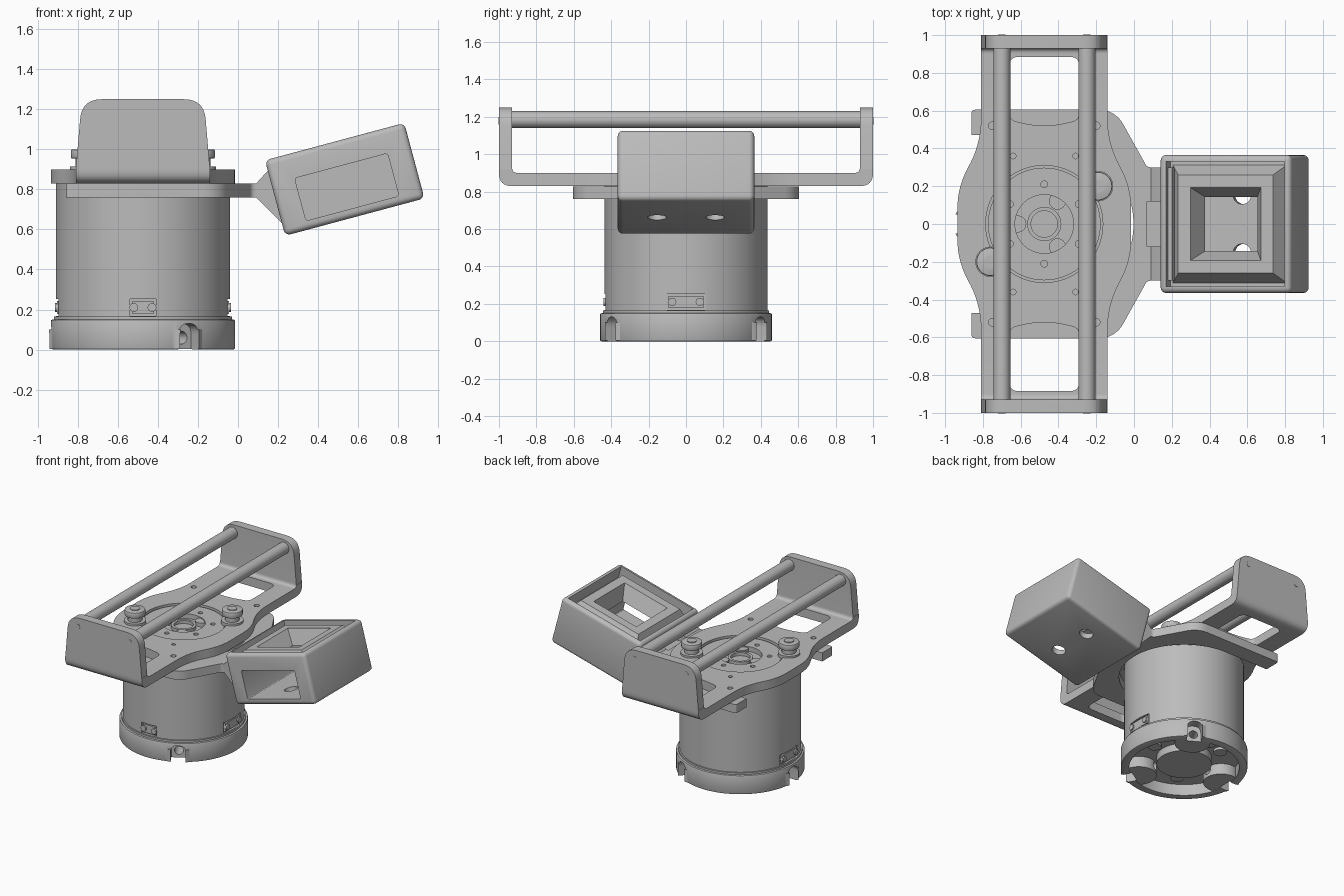
import bpy, bmesh, math
from mathutils import Matrix, Vector

if "Cube" in bpy.data.objects:
    bpy.data.objects.remove(bpy.data.objects["Cube"], do_unlink=True)

AX = -0.475          # x of the motor axis
parts = []

grey = bpy.data.materials.new("machined_grey")
grey.use_nodes = True
grey.diffuse_color = (0.5, 0.5, 0.5, 1)
grey.node_tree.nodes["Principled BSDF"].inputs["Base Color"].default_value = (0.5, 0.5, 0.5, 1)


def finish(name, bm):
    bmesh.ops.recalc_face_normals(bm, faces=bm.faces)
    me = bpy.data.meshes.new(name)
    bm.to_mesh(me)
    bm.free()
    me.materials.append(grey)
    ob = bpy.data.objects.new(name, me)
    bpy.context.collection.objects.link(ob)
    parts.append(ob)
    return ob


def loft(name, lower, upper):
    """Solid between two matching 3D outlines."""
    bm = bmesh.new()
    a = [bm.verts.new(p) for p in lower]
    b = [bm.verts.new(p) for p in upper]
    bm.faces.new(a)
    bm.faces.new(b)
    for i in range(len(a)):
        j = (i + 1) % len(a)
        bm.faces.new((a[i], a[j], b[j], b[i]))
    return finish(name, bm)


def prism(name, pts, lo, hi, axis="z"):
    put = {"z": lambda p, t: (p[0], p[1], t),
           "y": lambda p, t: (p[0], t, p[1]),
           "x": lambda p, t: (t, p[0], p[1])}[axis]
    return loft(name, [put(p, lo) for p in pts], [put(p, hi) for p in pts])


def ring(r, cx=0, cy=0, n=64):
    return [(cx + r * math.cos(2 * math.pi * i / n), cy + r * math.sin(2 * math.pi * i / n)) for i in range(n)]


def rect(cx, cy, hx, hy):
    return [(cx - hx, cy - hy), (cx + hx, cy - hy), (cx + hx, cy + hy), (cx - hx, cy + hy)]


def rounded(pts, steps=8):
    """Corners given as (a, b, radius)."""
    out = []
    for i, (x, y, r) in enumerate(pts):
        p = Vector((x, y))
        if r == 0:
            out.append(p)
            continue
        a = p + (Vector(pts[i - 1][:2]) - p).normalized() * r
        b = p + (Vector(pts[(i + 1) % len(pts)][:2]) - p).normalized() * r
        for k in range(steps + 1):
            t = k / steps
            out.append(a * (1 - t) ** 2 + p * 2 * t * (1 - t) + b * t * t)
    return out


def apply(ob, mod):
    bpy.context.view_layer.objects.active = ob
    bpy.ops.object.modifier_apply(modifier=mod.name)


def boolean(ob, tool, op="DIFFERENCE"):
    m = ob.modifiers.new("bool", "BOOLEAN")
    m.operation, m.object, m.solver = op, tool, "EXACT"
    apply(ob, m)
    parts.remove(tool)
    bpy.data.objects.remove(tool, do_unlink=True)


def bevel(ob, width, segments=3):
    m = ob.modifiers.new("bevel", "BEVEL")
    m.width, m.segments, m.limit_method = width, segments, "ANGLE"
    apply(ob, m)


def turn(ob, angle):
    """Move a part built around the origin to an angle about the motor axis."""
    ob.data.transform(Matrix.Translation((AX, 0, 0)) @ Matrix.Rotation(math.radians(angle), 4, "Z"))
    return ob


# Base ring with hollow underside, screw bosses and three screw notches
base = prism("base_ring", ring(0.46, AX, n=96), 0, 0.15)
bevel(base, 0.008, 2)
boolean(base, prism("cut", ring(0.4, AX, n=96), -0.1, 0.09))
for a in (60, 180, 300):
    boolean(base, turn(prism("boss", ring(0.13, 0.35, n=32), 0.004, 0.1), a), "UNION")
    notch = rounded([(-0.055, -0.1, 0), (0.055, -0.1, 0), (0.055, 0.13, 0.055), (-0.055, 0.13, 0.055)])
    boolean(base, turn(prism("cut", notch, 0.385, 0.6, "x"), a))
    boolean(base, turn(prism("cut", ring(0.032, 0, 0.06, 24), 0.2, 0.5, "x"), a))
prism("base_hub", ring(0.2, AX), 0.03, 0.1)
for a in (0, 90, 120, 240):
    turn(prism("base_bolt", ring(0.05, 0.28, n=24), 0.07, 0.1), a)

# Motor body with connector sockets
body = prism("motor_body", ring(0.435, AX, n=96), 0.14, 0.85)
for a, w in ((270, 0.065), (0, 0.105), (180, 0.105)):
    boolean(body, turn(prism("cut", rect(0, 0.21, w, 0.042), 0.415, 0.6, "x"), a))
    turn(prism("connector_shell", rect(0, 0.21, w - 0.012, 0.032), 0.4, 0.43, "x"), a)
    for y in (-0.35, 0.35):
        turn(prism("connector_pin", ring(0.022, y * w * 2, 0.21, 20), 0.4, 0.44, "x"), a)
prism("base_collar", ring(0.445, AX, n=96), 0.14, 0.165)

# Tray: a U-shaped strip trimmed by its plan outline and by its end outline
half = [(-1, 1.25, 0), (-1, 0.83, 0.07), (1, 0.83, 0.07), (1, 1.25, 0),
        (0.93, 1.25, 0), (0.93, 0.9, 0.03), (-0.93, 0.9, 0.03), (-0.93, 1.25, 0)]
tray = prism("tray", rounded(half), AX - 0.6, AX + 0.6, "x")
side = [(0.335, -1.1, 0), (0.335, -0.42, 0.14), (0.46, -0.2, 0.12), (0.46, 0.2, 0.12),
        (0.335, 0.42, 0.14), (0.335, 1.1, 0)]
plan = [(AX + x, y, r) for x, y, r in side] + [(AX - x, y, r) for x, y, r in reversed(side)]
boolean(tray, prism("trim", rounded(plan), 0.5, 1.5), "INTERSECT")
end = [(0.6, 0.7, 0), (0.6, 0.92, 0), (0.333, 0.92, 0), (0.305, 1.25, 0.1)]
end = [(AX + x, z, r) for x, z, r in end] + [(AX - x, z, r) for x, z, r in reversed(end)]
boolean(tray, prism("trim", rounded(end), -1.2, 1.2, "y"), "INTERSECT")
boolean(tray, prism("cut", ring(0.31, AX), 0.7, 1.0))
for s in (-1, 1):
    window = [(AX - 0.185, 0.55 * s, 0.04), (AX, 0.51 * s, 0.1), (AX + 0.185, 0.55 * s, 0.04),
              (AX + 0.185, 0.885 * s, 0.05), (AX - 0.185, 0.885 * s, 0.05)]
    boolean(tray, prism("cut", rounded(window), 0.7, 1.0))
    for dx in (-0.275, 0.275):
        boolean(tray, prism("cut", ring(0.02, AX + dx, 0.52 * s, 16), 0.87, 1.0))
        boolean(tray, prism("cut", ring(0.015, AX + dx * 0.6, 0.36 * s, 16), 0.87, 1.0))

# Rods between the tray ends, with their screw heads
for dx in (-0.225, 0.225):
    prism("rod", ring(0.045, AX + dx, 1.185, 32), -0.94, 0.94, "y")
    for s in (-1, 1):
        prism("rod_screw", ring(0.02, AX + dx, 1.18, 20), 0.95 * s, 1.002 * s, "y")

# Rotor face inside the tray
rotor = prism("rotor", ring(0.298, AX), 0.82, 0.888)
boolean(rotor, prism("cut", ring(0.155, AX), 0.845, 1.0))
for a in range(30, 390, 60):
    boolean(rotor, turn(prism("cut", ring(0.018, 0.21, n=16), 0.86, 1.0), a))
for a in (60, 180, 300):
    turn(prism("rotor_lobe", ring(0.045, 0.14, n=24), 0.83, 0.88), a)
hub = prism("rotor_hub", ring(0.09, AX), 0.83, 0.875)
boolean(hub, prism("cut", ring(0.07, AX), 0.85, 1.0))

# Clamp knobs
for x, y in ((AX + 0.285, 0.2), (AX - 0.285, -0.2)):
    prism("knob_flange", ring(0.08, x, y, 40), 0.88, 0.915)
    prism("knob_post", ring(0.052, x, y, 32), 0.9, 0.97)
    bevel(prism("knob_cap", ring(0.075, x, y, 40), 0.953, 1.0), 0.008, 2)
    prism("knob_screw", ring(0.035, x, y, 24), 0.99, 1.006)

# Forked arm plate around the motor, leading to the sensor head
fork = [(-0.86, -0.605, 0.02), (-0.1, -0.605, 0.09), (0.07, -0.3, 0.02), (0.18, -0.3, 0),
        (0.18, 0.3, 0), (0.07, 0.3, 0.02), (-0.1, 0.605, 0.09), (-0.86, 0.605, 0.02)]
arm = prism("arm_plate", rounded(fork), 0.76, 0.828)
boolean(arm, prism("cut", ring(0.472, AX, n=96), 0.7, 0.9))
boolean(arm, prism("cut", rect(AX - 0.5, 0, 0.5, 0.472), 0.7, 0.9))
neck = prism("arm_neck", [(0.06, 0.76), (0.09, 0.76), (0.25, 0.6), (0.3, 0.7), (0.2, 0.92),
                          (0.155, 0.9), (0.09, 0.828), (0.06, 0.828)], -0.3, 0.3, "y")
for ob in (neck, arm):
    boolean(ob, prism("cut", rect(0.12, 0, 0.05, 0.12), 0.79, 1.0))

# Sensor head: rounded box, sunken raised frame, funnel, side window, lower holes
head = prism("sensor_head", rect(0, 0, 0.36, 0.365), -0.195, 0.195)
bevel(head, 0.028, 4)


def square(h, z):
    return [(x, y, z) for x, y in rect(0, 0, h, h)]


boolean(head, prism("cut", rect(0, 0, 0.325, 0.33), 0.1, 0.4))
boolean(head, loft("frame", square(0.318, 0.09), square(0.26, 0.185)), "UNION")
boolean(head, loft("cut", square(0.126, 0.03), square(0.195, 0.19)))
cavity = rounded([(-0.24, -0.15, 0.015), (0.24, -0.15, 0.015), (0.24, 0.07, 0.015), (-0.24, 0.07, 0.015)], 3)
boolean(head, prism("cut", cavity, -0.5, 0.25, "y"))
for y in (-0.155, 0.155):
    boolean(head, prism("cut", ring(0.05, 0, y, 32), -0.3, -0.1))
head.data.transform(Matrix.Translation((0.533, 0, 0.85)) @ Matrix.Rotation(math.radians(-15), 4, "Y"))

# Smooth round surfaces, keep hard edges
for ob in parts:
    bpy.ops.object.select_all(action="DESELECT")
    ob.select_set(True)
    bpy.context.view_layer.objects.active = ob
    bpy.ops.object.shade_smooth_by_angle(angle=math.radians(30))
